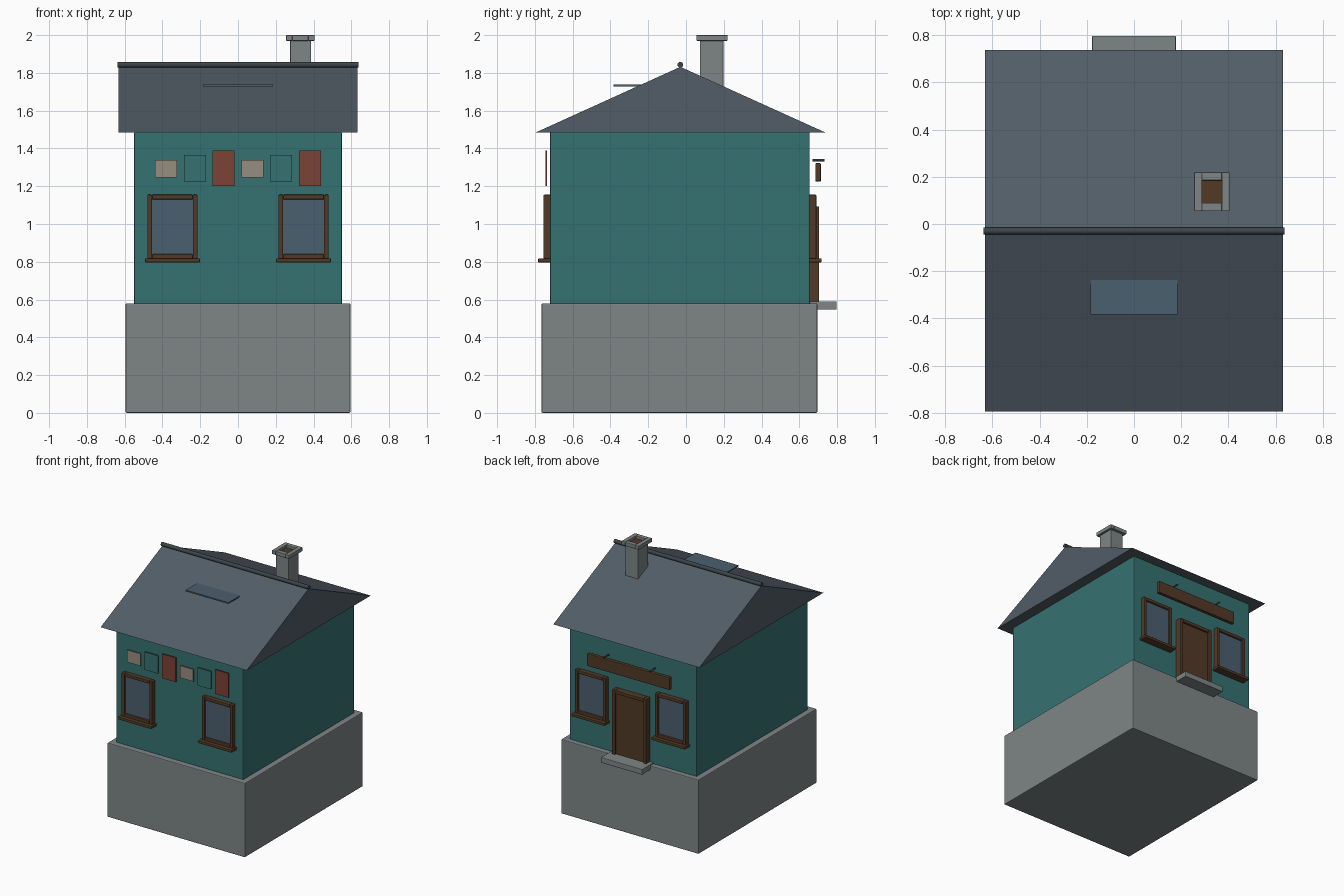
import bpy, bmesh
from math import radians
from mathutils import Matrix, Vector

if "Cube" in bpy.data.objects:
    bpy.data.objects.remove(bpy.data.objects["Cube"])


def mat(name, r, g, b):
    m = bpy.data.materials.new(name)
    m.diffuse_color = (r, g, b, 1)
    m.use_nodes = True
    m.node_tree.nodes["Principled BSDF"].inputs["Base Color"].default_value = m.diffuse_color
    return m


STONE = mat("stone", 0.21, 0.235, 0.235)
TEAL = mat("teal_wall", 0.036, 0.17, 0.165)
SLATE = mat("slate", 0.085, 0.11, 0.135)
DARK = mat("dark_slate", 0.045, 0.06, 0.07)
WOOD = mat("wood", 0.085, 0.042, 0.02)
GLASS = mat("glass", 0.07, 0.115, 0.16)
CREAM = mat("cream", 0.31, 0.27, 0.21)
RED = mat("red", 0.2, 0.055, 0.035)


def finish(name, bm, material, bevel=0):
    bmesh.ops.recalc_face_normals(bm, faces=bm.faces)
    me = bpy.data.meshes.new(name)
    bm.to_mesh(me)
    bm.free()
    me.materials.append(material)
    ob = bpy.data.objects.new(name, me)
    bpy.context.collection.objects.link(ob)
    if bevel:
        mod = ob.modifiers.new("bevel", "BEVEL")
        mod.width = bevel
        mod.segments = 2
    return ob


def boxes(name, ranges, material, bevel=0):
    """Each range is (x0, x1, y0, y1, z0, z1)."""
    bm = bmesh.new()
    for x0, x1, y0, y1, z0, z1 in ranges:
        c = Vector(((x0 + x1) / 2, (y0 + y1) / 2, (z0 + z1) / 2))
        s = (abs(x1 - x0), abs(y1 - y0), abs(z1 - z0), 1)
        bmesh.ops.create_cube(bm, size=1, matrix=Matrix.Translation(c) @ Matrix.Diagonal(s))
    return finish(name, bm, material, bevel)


def rod(name, centre, radius, length, axis, material):
    bm = bmesh.new()
    rot = Matrix.Rotation(radians(90), 4, "Y" if axis == "X" else "X")
    bmesh.ops.create_cone(bm, cap_ends=True, segments=16, radius1=radius, radius2=radius,
                          depth=length, matrix=Matrix.Translation(centre) @ rot)
    ob = finish(name, bm, material)
    for p in ob.data.polygons:
        p.use_smooth = len(p.vertices) == 4
    return ob


# Plinth and walls
boxes("plinth", [(-0.595, 0.595, -0.765, 0.695, 0, 0.58)], STONE, 0.006)
boxes("walls", [(-0.55, 0.55, -0.72, 0.655, 0.575, 1.486)], TEAL, 0.006)

# Gable roof as a triangular prism
bm = bmesh.new()
ends = [[bm.verts.new((x, y, z)) for y, z in ((-0.795, 1.485), (0.737, 1.485), (-0.03, 1.832))]
        for x in (-0.632, 0.632)]
bm.faces.new(ends[0])
bm.faces.new(ends[1])
for i in range(3):
    j = (i + 1) % 3
    bm.faces.new((ends[0][i], ends[0][j], ends[1][j], ends[1][i]))
finish("roof", bm, SLATE)
rod("ridge_cap", (0, -0.03, 1.843), 0.015, 1.275, "X", DARK)

# Flat skylight poking out of the front slope
boxes("skylight", [(-0.185, 0.185, -0.383, -0.2, 1.728, 1.738)], GLASS)

# Chimney with an open cap
boxes("chimney_stack", [(0.276, 0.387, 0.074, 0.198, 1.62, 1.975)], STONE, 0.003)
boxes("chimney_cap", [(0.255, 0.288, 0.055, 0.22, 1.97, 2), (0.372, 0.405, 0.055, 0.22, 1.97, 2),
                      (0.288, 0.372, 0.055, 0.09, 1.97, 2), (0.288, 0.372, 0.185, 0.22, 1.97, 2)],
      STONE, 0.003)
boxes("chimney_flue", [(0.286, 0.374, 0.088, 0.187, 1.965, 1.98)], WOOD)


# Windows: four-bar frame, pane and sill, two on each of the front and back
def window(label, cx, wall, s):
    def y(d):
        return wall + s * d
    w, b, z0, z1 = 0.133, 0.025, 0.815, 1.155
    boxes(label + "_frame", [
        (cx - w, cx - w + b, y(-0.005), y(0.035), z0, z1),
        (cx + w - b, cx + w, y(-0.005), y(0.035), z0, z1),
        (cx - w + b, cx + w - b, y(-0.005), y(0.035), z1 - b, z1),
        (cx - w + b, cx + w - b, y(-0.005), y(0.035), z0, z0 + b)], WOOD, 0.005)
    boxes(label + "_pane", [(cx - w + b / 2, cx + w - b / 2, y(0), y(0.02),
                             z0 + b / 2, z1 - b / 2)], GLASS)
    boxes(label + "_sill", [(cx - 0.145, cx + 0.145, y(-0.005), y(0.063), 0.797, 0.818)], WOOD, 0.004)


for face, wall, s in (("front", -0.72, -1), ("back", 0.655, 1)):
    for side, cx in (("left", -0.347), ("right", 0.347)):
        window(f"{face}_{side}_window", cx, wall, s)

# Row of hanging panels across the front
kinds = ((CREAM, 1.245, 1.34), (TEAL, 1.225, 1.365), (RED, 1.2, 1.39))
for i in range(6):
    m, z0, z1 = kinds[i % 3]
    cx = -0.381 + i * 0.1524
    boxes(f"panel_{i + 1}", [(cx - 0.058, cx + 0.058, -0.745, -0.736, z0, z1)], m)

# Back door with surround and doorstep
boxes("door", [(-0.135, 0.135, 0.65, 0.69, 0.58, 1.08)], WOOD)
boxes("door_frame", [(-0.148, -0.122, 0.65, 0.705, 0.58, 1.093),
                     (0.122, 0.148, 0.65, 0.705, 0.58, 1.093),
                     (-0.122, 0.122, 0.65, 0.705, 1.067, 1.093)], WOOD, 0.004)
boxes("doorstep", [(-0.178, 0.178, 0.655, 0.797, 0.547, 0.59)], STONE, 0.004)

# Blank hanging board and its two brackets
boxes("sign_board", [(-0.358, 0.358, 0.685, 0.714, 1.225, 1.322)], WOOD, 0.005)
for side, x in (("left", -0.2), ("right", 0.2)):
    rod(f"sign_bracket_{side}", (x, 0.702, 1.338), 0.006, 0.065, "Y", DARK)
